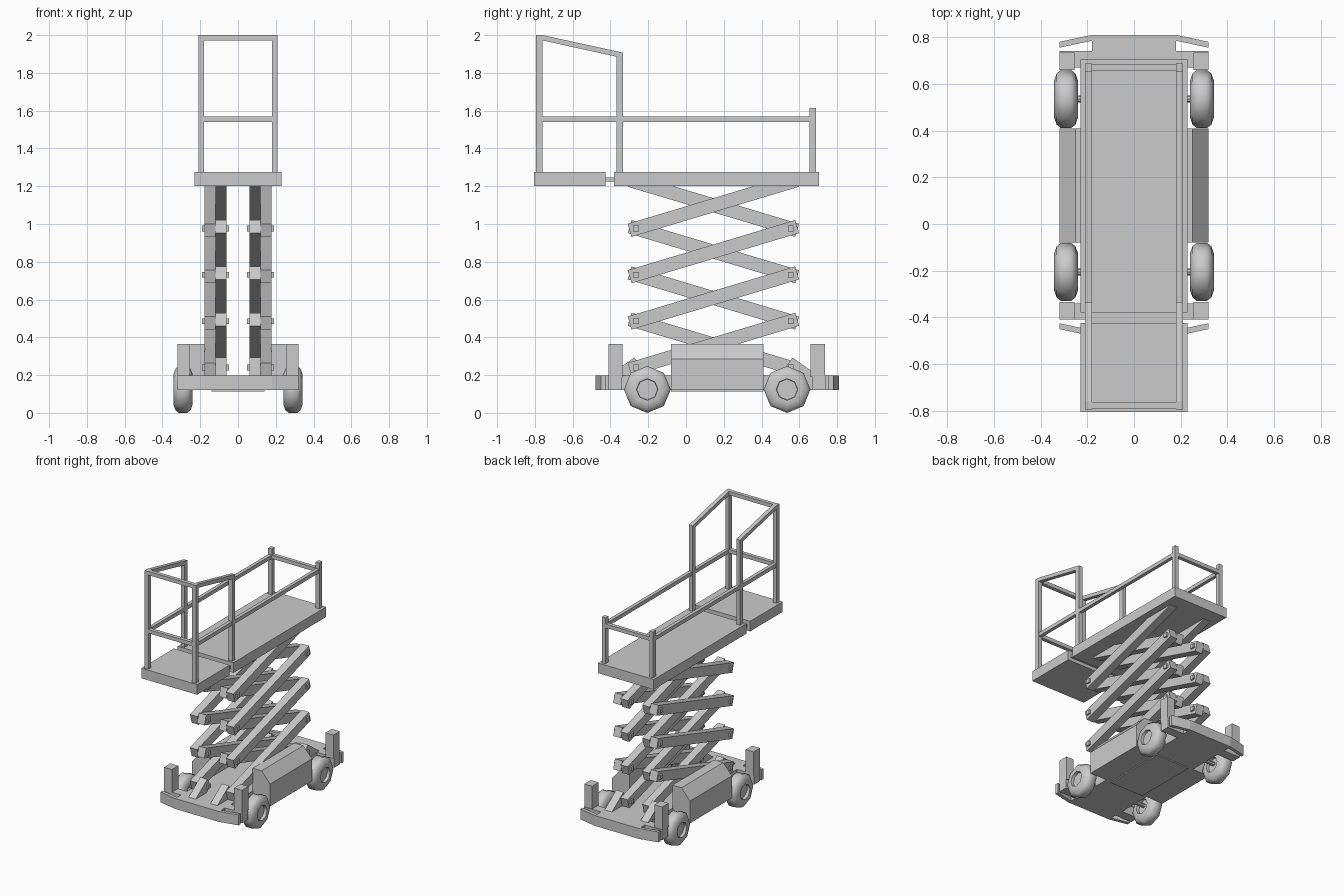
import bpy, bmesh, math
from mathutils import Vector, Matrix

cube = bpy.data.objects.get("Cube")
if cube:
    bpy.data.objects.remove(cube, do_unlink=True)

grey = bpy.data.materials.new("light_grey")
grey.use_nodes = True
grey.diffuse_color = (0.6, 0.6, 0.6, 1)
grey.node_tree.nodes["Principled BSDF"].inputs["Base Color"].default_value = (0.6, 0.6, 0.6, 1)

MID = 0.165  # centre of the undercarriage along y


def finish(name, bm, mirror=False):
    bmesh.ops.recalc_face_normals(bm, faces=bm.faces[:])
    mesh = bpy.data.meshes.new(name)
    bm.to_mesh(mesh)
    bm.free()
    mesh.materials.append(grey)
    obj = bpy.data.objects.new(name, mesh)
    bpy.context.collection.objects.link(obj)
    if mirror:
        obj.modifiers.new("mirror", 'MIRROR')
    return obj


def prism(bm, pts, axis, lo, hi):
    """Extrude a 2D outline along x (yz points), y (xz points) or z (xy points)."""
    def place(p, d):
        return {'x': (d, p[0], p[1]), 'y': (p[0], d, p[1]), 'z': (p[0], p[1], d)}[axis]
    face = bm.faces.new([bm.verts.new(place(p, lo)) for p in pts])
    ext = bmesh.ops.extrude_face_region(bm, geom=[face])
    move = Vector(place((0, 0), hi - lo))
    bmesh.ops.translate(bm, vec=move, verts=[g for g in ext['geom'] if isinstance(g, bmesh.types.BMVert)])


def box(bm, x0, x1, y0, y1, z0, z1):
    prism(bm, [(x0, y0), (x1, y0), (x1, y1), (x0, y1)], 'z', z0, z1)


def beam(bm, a, b, half, extra, x0, x1):
    """Straight bar in the yz plane between two pivots, running a little past both."""
    a, b = Vector(a), Vector(b)
    d = (b - a).normalized()
    n = Vector((-d.y, d.x)) * half
    a, b = a - d * extra, b + d * extra
    prism(bm, [a + n, b + n, b - n, a - n], 'x', x0, x1)


# Chassis deck with bumper wings and outrigger arms
quarter = [(0.18, 0.81), (0.32, 0.78), (0.32, 0.755), (0.18, 0.785),
           (0.18, 0.74), (0.32, 0.74), (0.32, 0.67), (0.18, 0.67)]
side = quarter + [(x, 2 * MID - y) for x, y in reversed(quarter)]
bm = bmesh.new()
prism(bm, side + [(-x, y) for x, y in reversed(side)], 'z', 0.12, 0.197)
finish("chassis_deck", bm)

bm = bmesh.new()
box(bm, -0.14, 0.14, -0.08, 0.41, 0.112, 0.125)
finish("underside_plate", bm)

# Corner posts
for name, y in (("front_corner_posts", -0.41), ("back_corner_posts", 0.66)):
    bm = bmesh.new()
    box(bm, 0.255, 0.32, y, y + 0.075, 0.19, 0.365)
    finish(name, bm, True)

# Side cabinets with a sloped outer shoulder
bm = bmesh.new()
prism(bm, [(0.175, 0.12), (0.32, 0.12), (0.32, 0.285), (0.25, 0.365), (0.175, 0.365)], 'y', -0.08, 0.41)
finish("side_cabinets", bm, True)

# Wheels: eight-sided lathe with recessed hubs, and thin axles
half_profile = [(0.03, 0), (0.03, 0.055), (0.051, 0.057), (0.051, 0.08), (0.04, 0.11), (0.022, 0.124)]
profile = half_profile + [(-x, r) for x, r in reversed(half_profile)]
for name, y in (("front", -0.205), ("back", 0.535)):
    bm = bmesh.new()
    verts = [bm.verts.new((x, 0, r)) for x, r in profile]
    edges = [bm.edges.new(pair) for pair in zip(verts, verts[1:])]
    bmesh.ops.spin(bm, geom=verts + edges, cent=(0, 0, 0), axis=(1, 0, 0),
                   angle=math.tau, steps=8)
    bmesh.ops.remove_doubles(bm, verts=bm.verts[:], dist=0.0005)
    bmesh.ops.translate(bm, vec=(0.291, y, 0.124), verts=bm.verts[:])
    wheel = finish(name + "_wheels", bm, True)
    bpy.ops.object.select_all(action='DESELECT')
    wheel.select_set(True)
    bpy.context.view_layer.objects.active = wheel
    bpy.ops.object.shade_smooth_by_angle(angle=math.radians(55))

    bm = bmesh.new()
    bmesh.ops.create_cone(bm, cap_ends=True, segments=8, radius1=0.015, radius2=0.015, depth=0.54,
                          matrix=Matrix.Translation((0, y, 0.135)) @ Matrix.Rotation(math.pi / 2, 4, 'Y'))
    finish(name + "_axle", bm)

# Scissor arms: outer bars rise to the back, inner bars rise to the front
FRONT, BACK = -0.265, 0.555
levels = [0.24 + 0.2455 * i for i in range(5)]
outer, inner, pins = bmesh.new(), bmesh.new(), bmesh.new()
for low, high in zip(levels, levels[1:]):
    beam(outer, (FRONT, low), (BACK, high), 0.036, 0.035, 0.118, 0.178)
    beam(inner, (BACK, low), (FRONT, high), 0.036, 0.035, 0.06, 0.118)
    for y in (FRONT, BACK):
        box(pins, 0.048, 0.19, y - 0.015, y + 0.015, low - 0.015, low + 0.015)
finish("outer_scissor_arms", outer, True)
finish("inner_scissor_arms", inner, True)
finish("scissor_pins", pins, True)

# Short struts tying the lowest pivots to the deck
bm = bmesh.new()
beam(bm, (BACK, 0.255), (0.69, 0.16), 0.036, 0.015, 0.118, 0.178)
beam(bm, (FRONT, 0.255), (-0.4, 0.16), 0.036, 0.015, 0.06, 0.118)
finish("base_struts", bm, True)

# Platform in two sections with a sliding link
for name, y0, y1 in (("main_platform", -0.38, 0.705), ("extension_platform", -0.805, -0.425)):
    bm = bmesh.new()
    box(bm, -0.229, 0.229, y0, y1, 1.2, 1.275)
    finish(name, bm)
bm = bmesh.new()
box(bm, -0.205, 0.205, -0.44, -0.36, 1.225, 1.247)
finish("platform_link", bm)

# Guard rails
IN, OUT = 0.18, 0.21
bm = bmesh.new()
for y, top in ((-0.777, 1.99), (-0.35, 1.895), (0.67, 1.615)):
    box(bm, IN, OUT, y - 0.017, y + 0.017, 1.27, top)
finish("rail_posts", bm, True)

bm = bmesh.new()
box(bm, IN + 0.002, OUT - 0.002, -0.777, 0.67, 1.541, 1.569)
finish("side_mid_rails", bm, True)

bm = bmesh.new()
prism(bm, [(-0.794, 2.0), (-0.76, 2.0), (-0.333, 1.907), (-0.333, 1.878), (-0.76, 1.972), (-0.794, 1.972)],
      'x', IN, OUT)
finish("sloped_top_rails", bm, True)

for name, y, z in (("front_top_rail", -0.777, 1.986), ("front_mid_rail", -0.777, 1.555),
                   ("back_mid_rail", 0.67, 1.555)):
    bm = bmesh.new()
    box(bm, -IN, IN, y - 0.014, y + 0.014, z - 0.014, z + 0.014)
    finish(name, bm)
